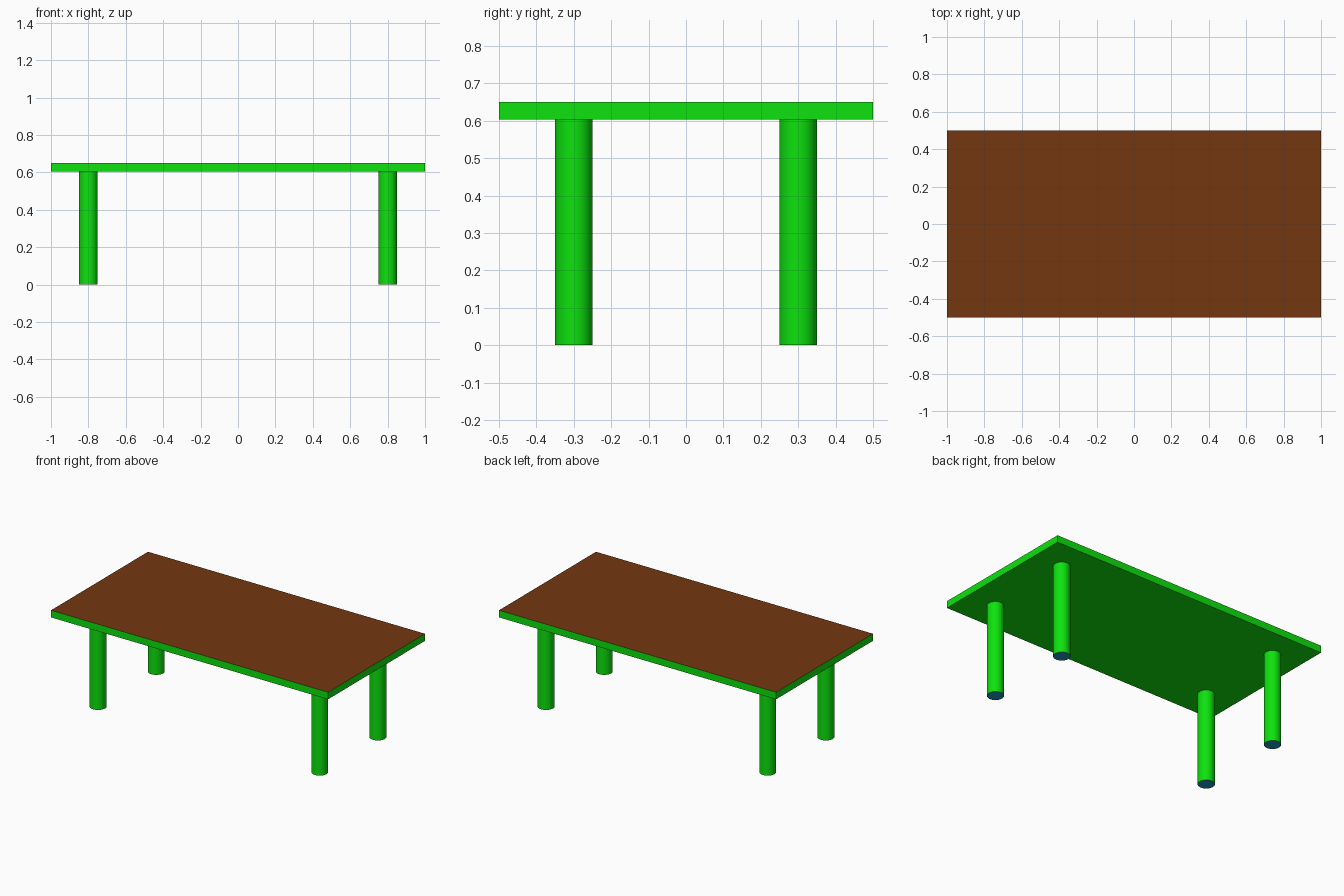
import bpy

if "Cube" in bpy.data.objects:
    bpy.data.objects.remove(bpy.data.objects["Cube"])

TOP_Z, UNDER_Z = 0.65, 0.604
LEG_R = 0.05


def material(name, rgb):
    m = bpy.data.materials.new(name)
    m.diffuse_color = (*rgb, 1.0)
    m.use_nodes = True
    m.node_tree.nodes["Principled BSDF"].inputs["Base Color"].default_value = m.diffuse_color
    return m


green = material("bright green", (0.004, 0.76, 0.004))
brown = material("brown", (0.175, 0.039, 0.005))
blue = material("blue", (0.01, 0.31, 0.55))

# Table top: green slab with a brown upper face
bpy.ops.mesh.primitive_cube_add(size=1, location=(0, 0, (TOP_Z + UNDER_Z) / 2))
top = bpy.context.object
top.name = "table_top"
top.scale = (2, 1, TOP_Z - UNDER_Z)
bpy.ops.object.transform_apply(location=False, rotation=False, scale=True)
top.data.materials.append(green)
top.data.materials.append(brown)
for p in top.data.polygons:
    p.material_index = 1 if p.normal.z > 0.5 else 0

# Legs: round green posts with blue ends
for side, x in (("left", -0.8), ("right", 0.8)):
    for end, y in (("front", -0.3), ("back", 0.3)):
        bpy.ops.mesh.primitive_cylinder_add(
            vertices=48, radius=LEG_R, depth=UNDER_Z, location=(x, y, UNDER_Z / 2))
        leg = bpy.context.object
        leg.name = f"{end}_{side}_leg"
        leg.data.materials.append(green)
        leg.data.materials.append(blue)
        for p in leg.data.polygons:
            p.material_index = 1 if abs(p.normal.z) > 0.5 else 0
        bpy.ops.object.shade_smooth_by_angle()
